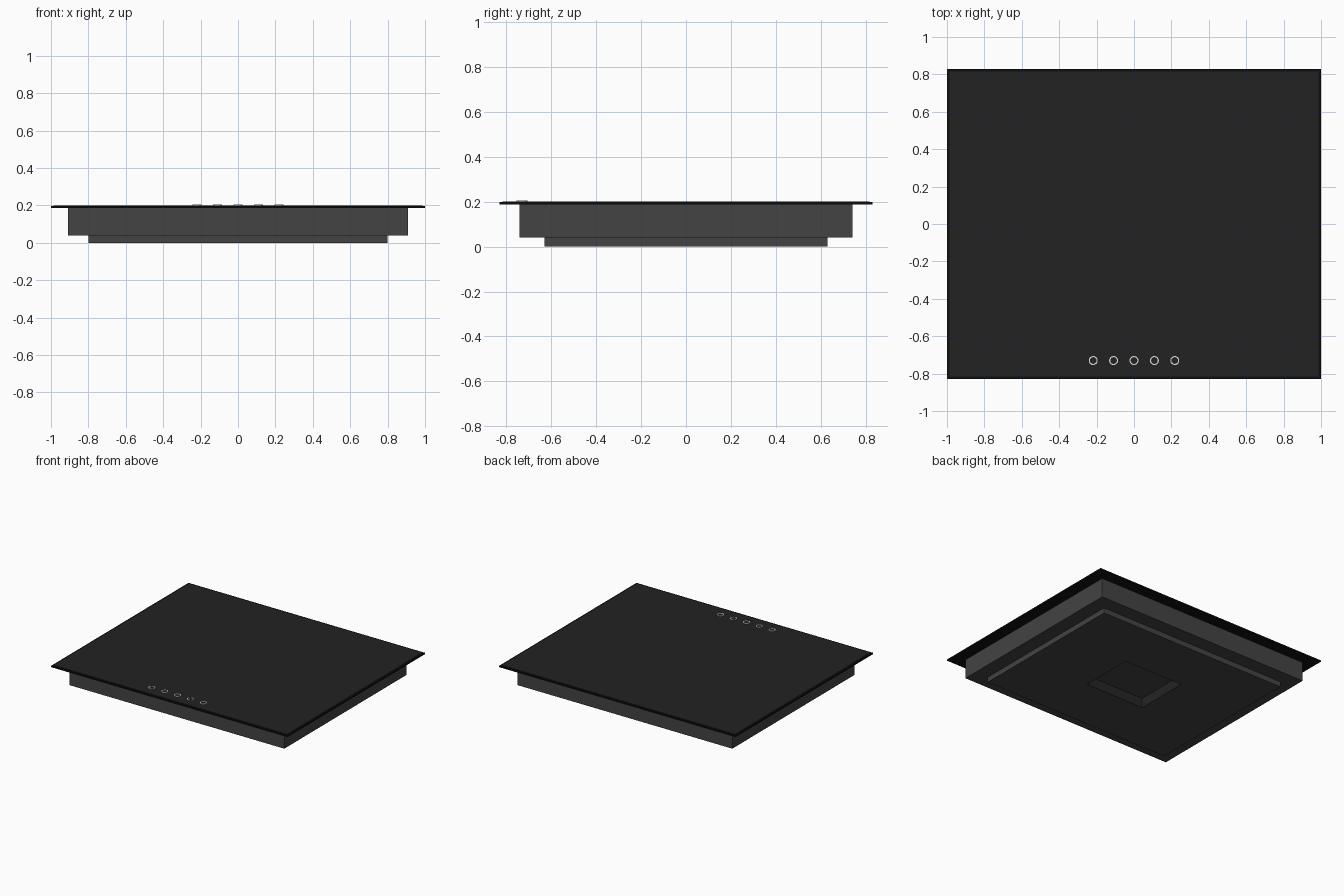
import bpy, bmesh, math

if "Cube" in bpy.data.objects:
    bpy.data.objects.remove(bpy.data.objects["Cube"])


def material(name, v):
    m = bpy.data.materials.new(name)
    m.diffuse_color = (v, v, v, 1)
    m.use_nodes = True
    m.node_tree.nodes["Principled BSDF"].inputs["Base Color"].default_value = m.diffuse_color
    return m


GLASS = material("dark_glass", 0.016)
TRIM = material("black_trim", 0.005)
METAL = material("grey_metal", 0.056)
VENT = material("vent_dark", 0.018)
MARK = material("light_mark", 0.75)


def finish(name, bm, mats):
    bmesh.ops.recalc_face_normals(bm, faces=bm.faces)
    me = bpy.data.meshes.new(name)
    bm.to_mesh(me)
    bm.free()
    for m in mats:
        me.materials.append(m)
    ob = bpy.data.objects.new(name, me)
    bpy.context.collection.objects.link(ob)
    return ob


def add_box(bm, hx, hy, z0, z1):
    verts = bmesh.ops.create_cube(bm, size=1)["verts"]
    for v in verts:
        v.co = (v.co.x * 2 * hx, v.co.y * 2 * hy, z0 + (v.co.z + 0.5) * (z1 - z0))


def box(name, hx, hy, z0, z1, mat):
    bm = bmesh.new()
    add_box(bm, hx, hy, z0, z1)
    return finish(name, bm, [mat])


def tube(name, x, y, r_out, r_in, z0, z1, mat, n=32):
    """Flat ring with a rectangular cross-section."""
    bm = bmesh.new()
    loops = []
    for i in range(n):
        a = 2 * math.pi * i / n
        c, s = math.cos(a), math.sin(a)
        loops.append([bm.verts.new((x + r * c, y + r * s, z))
                      for r, z in ((r_out, z0), (r_out, z1), (r_in, z1), (r_in, z0))])
    for i in range(n):
        p, q = loops[i], loops[(i + 1) % n]
        for k in range(4):
            j = (k + 1) % 4
            bm.faces.new((p[k], q[k], q[j], p[j]))
    return finish(name, bm, [mat])


# Glass plate with its thin black edge trim
box("edge_trim", 1.0, 0.83, 0.187, 0.198, TRIM)
box("glass_top", 0.986, 0.816, 0.190, 0.200, GLASS)

# Stepped metal housing, with a rectangular vent recess in its underside
HOLE_X, HOLE_Y, DEPTH = 0.25, 0.21, 0.075


def recessed_base():
    bm = bmesh.new()

    def rect(hx, hy, z):
        return [bm.verts.new((sx * hx, sy * hy, z))
                for sx, sy in ((-1, -1), (1, -1), (1, 1), (-1, 1))]

    # rings from the housing top, around the step, into the recess
    rings = [rect(*r) for r in ((0.91, 0.74, 0.187), (0.91, 0.74, 0.04),
                                (0.80, 0.63, 0.04), (0.80, 0.63, 0.0),
                                (HOLE_X, HOLE_Y, 0.0), (HOLE_X, HOLE_Y, DEPTH))]
    for n, (a, b) in enumerate(zip(rings, rings[1:])):
        for i in range(4):
            j = (i + 1) % 4
            f = bm.faces.new((a[i], a[j], b[j], b[i]))
            f.material_index = 1 if n == 4 else 0
    bm.faces.new(rings[0])
    bm.faces.new(rings[-1])
    return finish("housing", bm, [METAL, VENT])


recessed_base()

# Row of five touch controls near the front edge
for i in range(5):
    x = (i - 2) * 0.109
    tube(f"control_ring_{i + 1}", x, -0.73, 0.024, 0.018, 0.199, 0.204, MARK)
